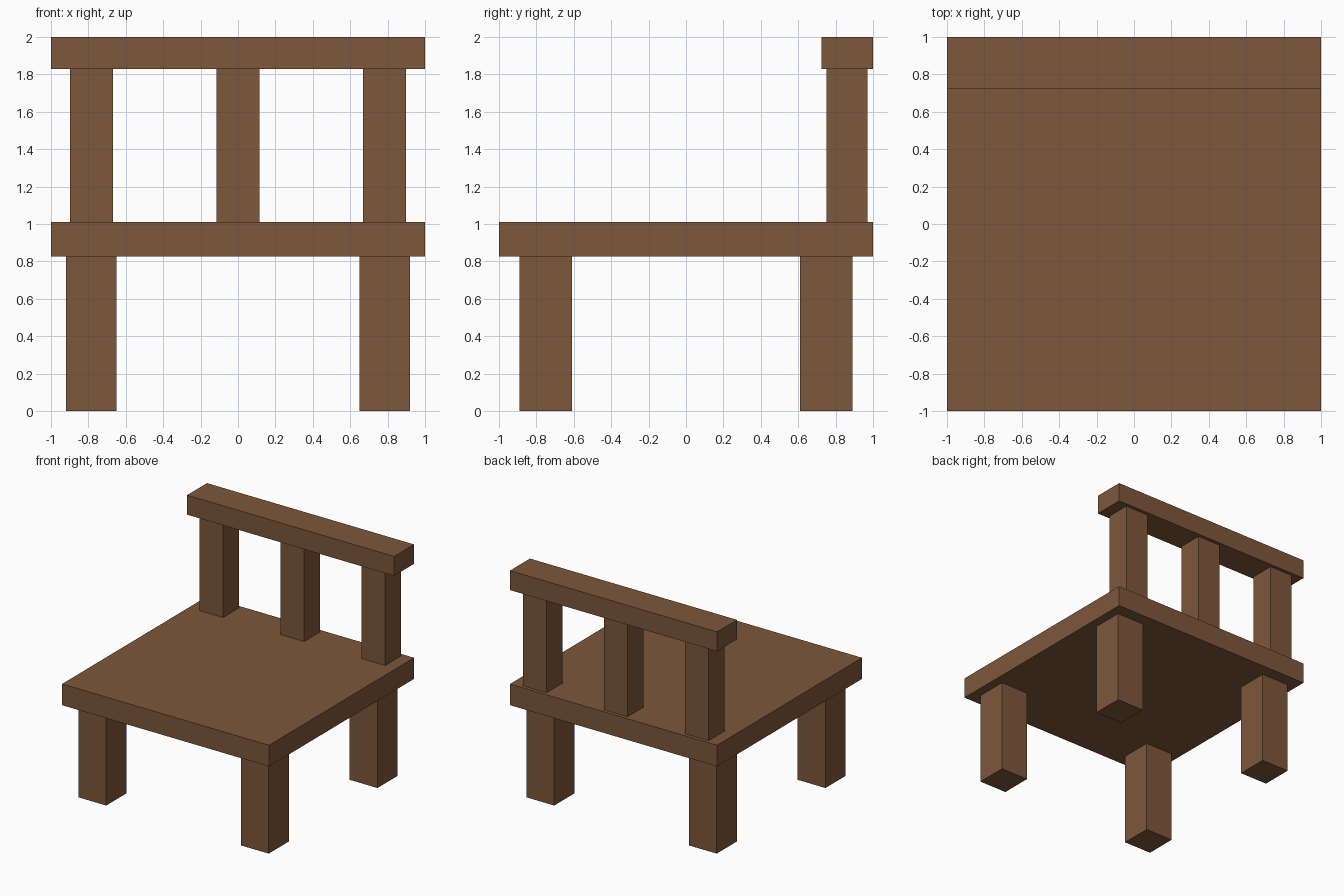
import bpy
import bmesh
from mathutils import Vector

default_cube = bpy.data.objects.get("Cube")
if default_cube:
    bpy.data.objects.remove(default_cube, do_unlink=True)

# Brown wood
WOOD = (0.205, 0.095, 0.044, 1.0)
wood = bpy.data.materials.new("brown_wood")
wood.use_nodes = True
wood.diffuse_color = WOOD
shader = next(n for n in wood.node_tree.nodes if n.type == "BSDF_PRINCIPLED")
shader.inputs["Base Color"].default_value = WOOD
shader.inputs["Roughness"].default_value = 0.8


def block(name, x, y, z):
    """Box spanning the given (low, high) range on each axis."""
    low, high = (Vector(corner) for corner in zip(x, y, z))
    bm = bmesh.new()
    bmesh.ops.create_cube(bm, size=1)
    bmesh.ops.scale(bm, vec=high - low, verts=bm.verts)
    mesh = bpy.data.meshes.new(name)
    bm.to_mesh(mesh)
    bm.free()
    mesh.materials.append(wood)
    obj = bpy.data.objects.new(name, mesh)
    obj.location = (low + high) / 2
    bpy.context.collection.objects.link(obj)
    return obj


def span(center, width):
    return center - width / 2, center + width / 2


SEAT_BOTTOM, SEAT_TOP, RAIL_BOTTOM = 0.825, 1.01, 1.83

# Seat slab and top rail of the backrest
block("seat", (-1, 1), (-1, 1), (SEAT_BOTTOM, SEAT_TOP))
block("back_rail", (-1, 1), (0.725, 1), (RAIL_BOTTOM, 2))

# Four legs
for side, sx in (("left", 1), ("right", -1)):
    for end, sy in (("front", -1), ("back", 1)):
        block(f"{end}_{side}_leg", span(sx * 0.785, 0.27),
              span(sy * 0.75, 0.28), (0, SEAT_BOTTOM))

# Three upright posts between seat and rail
for place, x in (("left", 0.783), ("middle", 0), ("right", -0.783)):
    block(f"{place}_back_post", span(x, 0.228), span(0.86, 0.22),
          (SEAT_TOP, RAIL_BOTTOM))
